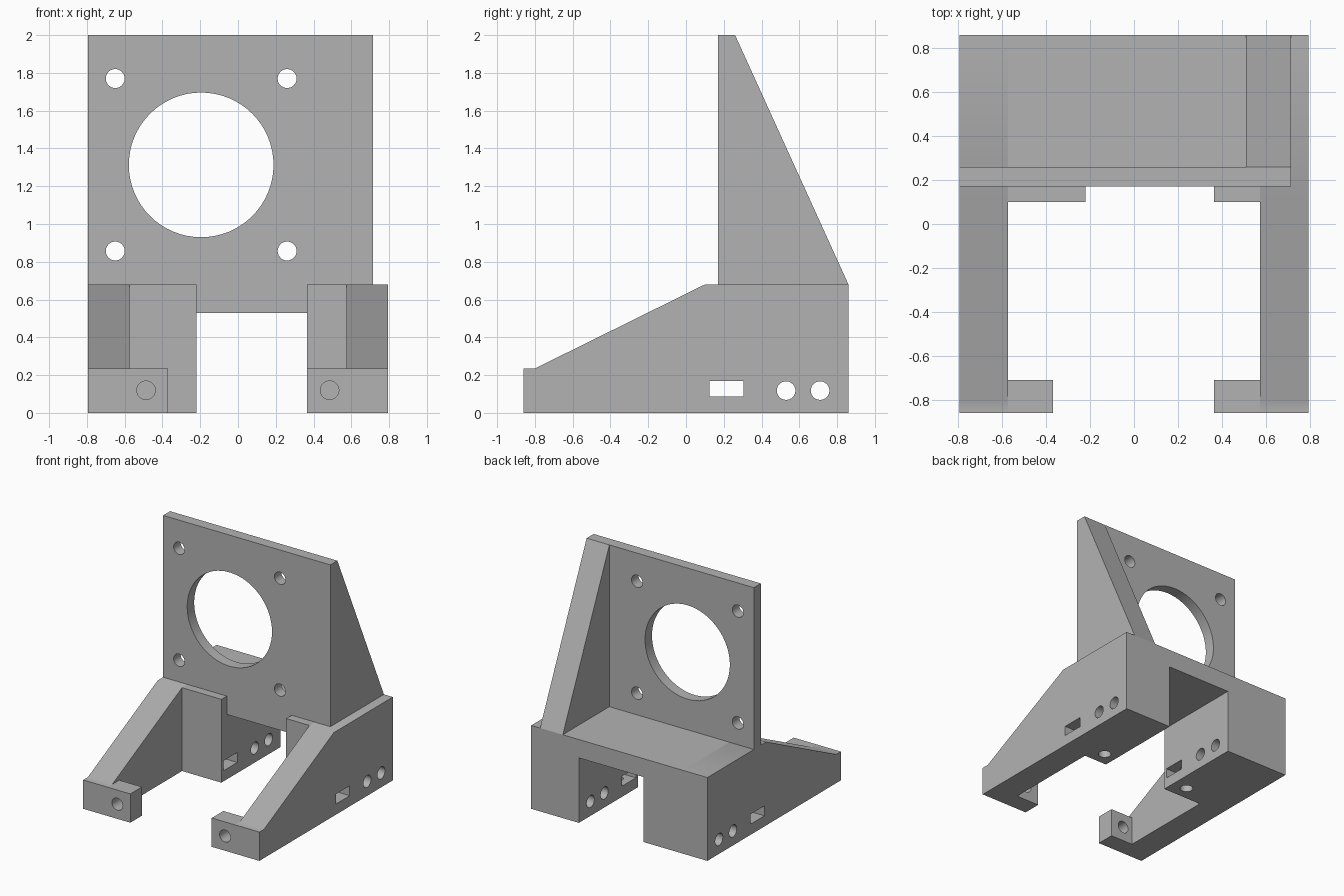
import bpy
import bmesh
from math import pi
from mathutils import Matrix, Vector

default = bpy.data.objects.get("Cube")
if default:
    bpy.data.objects.remove(default, do_unlink=True)

# One plain grey for the whole bracket
grey = bpy.data.materials.new("plain grey")
grey.use_nodes = True
grey.diffuse_color = (0.45, 0.45, 0.45, 1)
grey.node_tree.nodes["Principled BSDF"].inputs["Base Color"].default_value = grey.diffuse_color


def finish(name, bm):
    bmesh.ops.recalc_face_normals(bm, faces=bm.faces)
    mesh = bpy.data.meshes.new(name)
    bm.to_mesh(mesh)
    bm.free()
    mesh.materials.append(grey)
    obj = bpy.data.objects.new(name, mesh)
    bpy.context.scene.collection.objects.link(obj)
    return obj


def side_profile(name, points, x0, x1):
    """Extrude a (y, z) outline along x."""
    bm = bmesh.new()
    face = bm.faces.new([bm.verts.new((x0, y, z)) for y, z in points])
    new = bmesh.ops.extrude_face_region(bm, geom=[face])["geom"]
    verts = [v for v in new if isinstance(v, bmesh.types.BMVert)]
    bmesh.ops.translate(bm, verts=verts, vec=(x1 - x0, 0, 0))
    return finish(name, bm)


def box(name, x0, x1, y0, y1, z0, z1):
    return side_profile(name, [(y0, z0), (y1, z0), (y1, z1), (y0, z1)], x0, x1)


def drill(axis, centre, radius, length):
    """Round cutter along the given axis."""
    turn = {"x": Matrix.Rotation(pi / 2, 4, "Y"),
            "y": Matrix.Rotation(pi / 2, 4, "X"),
            "z": Matrix.Identity(4)}[axis]
    bm = bmesh.new()
    bmesh.ops.create_cone(bm, cap_ends=True, segments=64, radius1=radius,
                          radius2=radius, depth=length,
                          matrix=Matrix.Translation(Vector(centre)) @ turn)
    cutter = finish("hole_cutter", bm)
    cutter.hide_render = True
    return cutter


def cut(parts, cutters):
    """Subtract the cutters from each part, then discard them."""
    for part in parts:
        for cutter in cutters:
            mod = part.modifiers.new("cut", "BOOLEAN")
            mod.operation = "DIFFERENCE"
            mod.solver = "EXACT"
            mod.object = cutter
        graph = bpy.context.evaluated_depsgraph_get()
        mesh = bpy.data.meshes.new_from_object(part.evaluated_get(graph))
        part.modifiers.clear()
        part.data = mesh
    for cutter in cutters:
        bpy.data.objects.remove(cutter, do_unlink=True)


BACK, FRONT, DECK = 0.86, -0.86, 0.68
PLATE_FRONT, PLATE_BACK = 0.17, 0.26
HOLE = 0.049

# Sloping side arms
arm = [(FRONT, 0), (BACK, 0), (BACK, DECK), (0.10, DECK), (-0.80, 0.235), (FRONT, 0.235)]
right_arm = side_profile("right_arm", arm, -0.795, -0.575)
left_arm = side_profile("left_arm", arm, 0.575, 0.795)

# Rear blocks inside the arms, and the bridge joining them
right_block = box("right_block", -0.575, -0.22, 0.10, BACK, 0, DECK)
left_block = box("left_block", 0.365, 0.575, 0.10, BACK, 0, DECK)
box("bridge", -0.22, 0.365, PLATE_FRONT, BACK, 0.53, DECK)

# Front tabs, each with a screw hole
right_tab = box("right_tab", -0.575, -0.37, FRONT, -0.71, 0, 0.235)
left_tab = box("left_tab", 0.575, 0.365, FRONT, -0.71, 0, 0.235)
for tab, x in ((right_tab, -0.487), (left_tab, 0.485)):
    cut([tab], [drill("y", (x, -0.785, 0.12), HOLE, 0.4)])

# Cross holes and nut slots through both sides
slot = box("slot_cutter", -1, 1, 0.125, 0.305, 0.087, 0.168)
slot.hide_render = True
cross = [drill("x", (0, y, 0.118), HOLE, 2) for y in (0.53, 0.71)]
cut([right_arm, left_arm, right_block, left_block], [slot] + cross)

# Screw holes up from the underside into the slots
for block, x in ((right_block, -0.345), (left_block, 0.475)):
    cut([block], [drill("z", (x, 0.215, 0.1), HOLE, 0.4)])

# Upright plate with a large opening and four bolt holes
plate = box("upright_plate", -0.795, 0.715, PLATE_FRONT, PLATE_BACK, DECK, 2)
bolts = [drill("y", (x, 0.2, z), 0.05, 0.6) for x in (-0.65, 0.26) for z in (0.857, 1.77)]
cut([plate], [drill("y", (-0.195, 0.2, 1.313), 0.383, 0.6)] + bolts)

# Triangular brace behind the plate
side_profile("brace", [(PLATE_BACK, DECK), (BACK, DECK), (PLATE_BACK, 2)], 0.51, 0.715)

# Smooth hole walls, sharp edges elsewhere
bpy.ops.object.select_all(action="DESELECT")
parts = [o for o in bpy.context.scene.objects if o.type == "MESH" and grey.name in o.data.materials]
for part in parts:
    part.select_set(True)
bpy.context.view_layer.objects.active = parts[0]
bpy.ops.object.shade_smooth_by_angle(angle=pi / 6)
